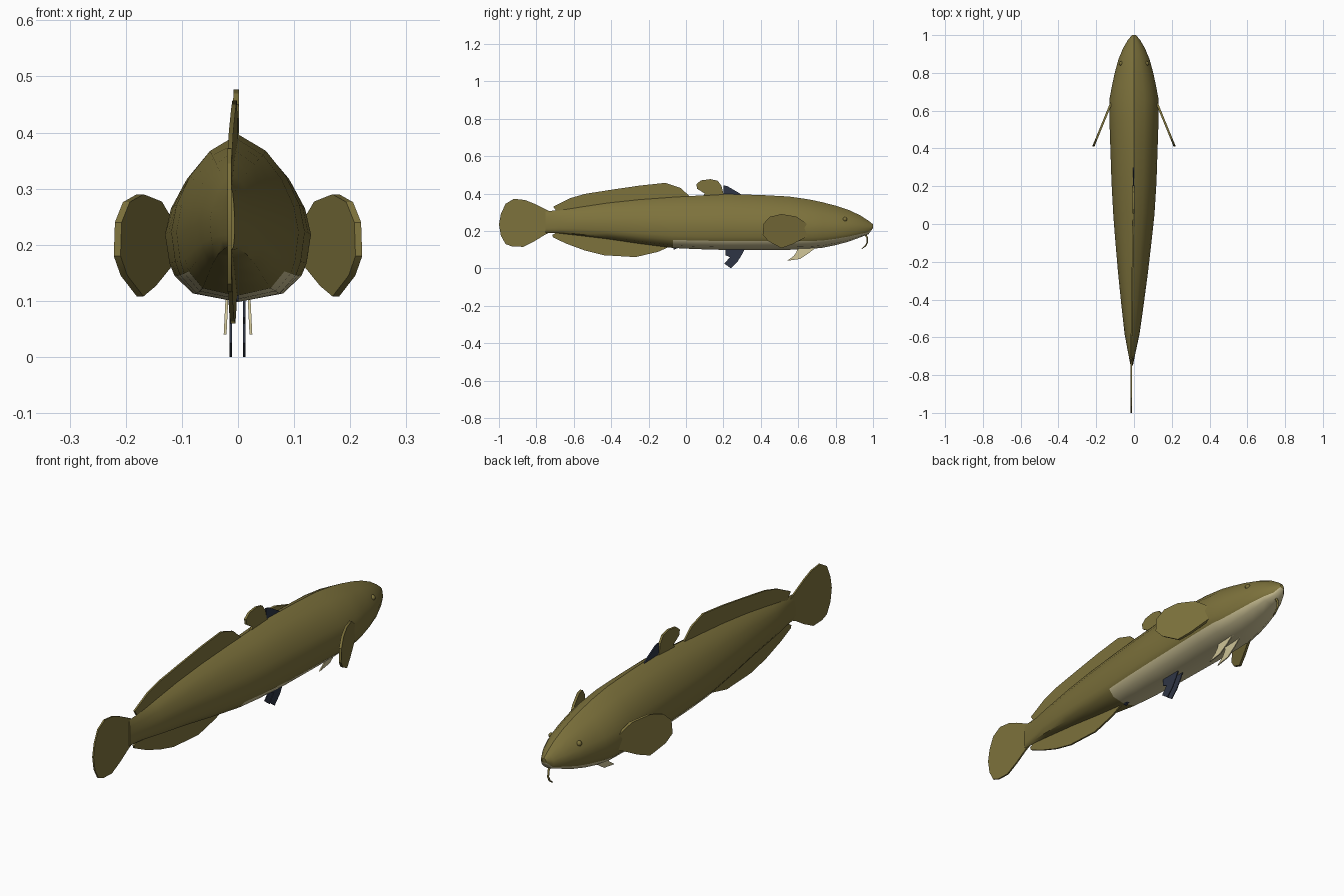
import bpy, bmesh

if "Cube" in bpy.data.objects:
    bpy.data.objects.remove(bpy.data.objects["Cube"])


def material(name, rgb):
    m = bpy.data.materials.new(name)
    m.diffuse_color = (*rgb, 1)
    m.use_nodes = True
    m.node_tree.nodes["Principled BSDF"].inputs["Base Color"].default_value = m.diffuse_color
    return m


OLIVE = material("olive", (0.205, 0.168, 0.045))
CREAM = material("cream", (0.62, 0.55, 0.31))
NAVY = material("dark_navy", (0.028, 0.036, 0.06))


def finish(name, bm, mats, angle=0.7):
    bmesh.ops.recalc_face_normals(bm, faces=bm.faces)
    me = bpy.data.meshes.new(name)
    bm.to_mesh(me)
    bm.free()
    ob = bpy.data.objects.new(name, me)
    bpy.context.collection.objects.link(ob)
    for m in mats:
        me.materials.append(m)
    bpy.ops.object.select_all(action='DESELECT')
    ob.select_set(True)
    bpy.context.view_layer.objects.active = ob
    bpy.ops.object.shade_smooth_by_angle(angle=angle)
    return ob


# body: stations (y, half width, bottom z, top z), swept with one half section
stations = [(1.0, .010, .215, .235), (.975, .032, .182, .255), (.93, .058, .165, .284),
            (.87, .083, .143, .312), (.80, .102, .124, .335), (.73, .117, .110, .353),
            (.66, .130, .103, .368), (.55, .130, .099, .384), (.40, .125, .098, .392),
            (.22, .119, .098, .397), (.05, .109, .103, .388), (-.07, .098, .109, .381),
            (-.25, .080, .132, .368), (-.42, .060, .157, .350), (-.58, .040, .176, .326),
            (-.68, .020, .187, .311), (-.75, .006, .190, .305)]
half = [(0, 1), (.42, .9), (.72, .75), (.92, .58), (1, .42), (.94, .24), (.87, .16), (.62, .05), (0, 0)]
section = half + [(-w, f) for w, f in half[-2:0:-1]]
n = len(section)


def midline(y):
    return -.012 * max(0, min(1, (.1 - y) / .8))


bm = bmesh.new()
rings = [[bm.verts.new((midline(y) + w * hw, y, zb + f * (zt - zb))) for w, f in section]
         for y, hw, zb, zt in stations]
for s, (a, b) in enumerate(zip(rings, rings[1:])):
    for i in range(n):
        j = (i + 1) % n
        face = bm.faces.new((a[i], a[j], b[j], b[i]))
        # pale belly: lowest strips, from the snout back to the vent
        if 6 <= i <= 9 and stations[s + 1][0] >= -.07:
            face.material_index = 1
bm.faces.new(rings[0])
bm.faces.new(rings[-1])
finish("body", bm, (OLIVE, CREAM))


# fins: (y, z) outline given a small thickness, placed on x = x_of(y, z)
def fin(name, outline, x_of, mat, thick=.008):
    bm = bmesh.new()
    sides = [[bm.verts.new((x_of(y, z) + d, y, z)) for y, z in outline]
             for d in (-thick / 2, thick / 2)]
    bm.faces.new(sides[0])
    bm.faces.new(sides[1])
    for i in range(len(outline)):
        j = (i + 1) % len(outline)
        bm.faces.new((sides[0][i], sides[0][j], sides[1][j], sides[1][i]))
    return finish(name, bm, (mat,), .5)


def centre(y, z):
    return midline(y) - .003


fin("tail_fin", [(-.70, .29), (-.75, .315), (-.81, .345), (-.86, .365), (-.92, .372), (-.965, .345),
                 (-.99, .29), (-1.0, .235), (-.99, .175), (-.965, .13), (-.93, .117), (-.87, .115),
                 (-.81, .145), (-.75, .182), (-.70, .205)], centre, OLIVE, .007)
fin("rear_dorsal_fin", [(.03, .37), (.02, .385), (-.03, .43), (-.11, .457), (-.25, .442), (-.40, .42),
                        (-.54, .398), (-.62, .375), (-.69, .34), (-.71, .33), (-.69, .30),
                        (-.42, .33)], centre, OLIVE)
fin("front_dorsal_fin", [(.08, .37), (.10, .40), (.06, .425), (.055, .45), (.08, .47), (.13, .477),
                         (.17, .468), (.19, .44), (.20, .40), (.22, .37)], centre, OLIVE, .01)
fin("anal_fin", [(-.05, .13), (-.09, .115), (-.15, .088), (-.27, .06), (-.44, .07), (-.54, .095),
                 (-.64, .132), (-.71, .165), (-.715, .178), (-.68, .20), (-.42, .18)], centre, OLIVE)
fin("dark_dorsal_flap", [(.20, .38), (.20, .443), (.22, .44), (.28, .405), (.32, .38)], centre, NAVY, .006)
fin("vent_flap", [(-.04, .125), (-.04, .11), (-.065, .100), (-.075, .125)], centre, NAVY, .012)

for label, sx in (("right", 1), ("left", -1)):
    # broad paddle fins behind the head, swept outward
    fin(label + "_pectoral_fin",
        [(.65, .17), (.65, .235), (.59, .277), (.51, .29), (.45, .276), (.415, .24), (.41, .18),
         (.44, .145), (.51, .108), (.565, .127), (.61, .15)],
        lambda y, z: sx * (.117 + (.65 - y) * .41), OLIVE, .012)
    # pale fins under the throat
    fin(label + "_throat_fin",
        [(.70, .115), (.60, .115), (.59, .085), (.575, .065), (.54, .04), (.61, .05), (.655, .08)],
        lambda y, z: sx * (.02 - (z - .1) * .05), CREAM, .005)
    # dark fins under the middle
    fin(label + "_belly_fin",
        [(.32, .115), (.21, .115), (.21, .07), (.235, .06), (.205, .025), (.24, 0), (.275, .035), (.30, .075)],
        lambda y, z: sx * .012 - .001, NAVY, .004)
    # small eyes
    bm = bmesh.new()
    bmesh.ops.create_uvsphere(bm, u_segments=12, v_segments=8, radius=.012)
    bmesh.ops.translate(bm, verts=bm.verts, vec=(sx * .068, .85, .262))
    finish(label + "_eye", bm, (OLIVE,))

# chin barbel: tapered tube
cu = bpy.data.curves.new("chin_barbel", 'CURVE')
cu.dimensions = '3D'
cu.bevel_depth = .005
cu.bevel_resolution = 1
sp = cu.splines.new('POLY')
path = [(.955, .19, 1.2), (.968, .165, 1), (.97, .14, .9), (.96, .12, .8), (.94, .105, .5)]
sp.points.add(len(path) - 1)
for p, (y, z, r) in zip(sp.points, path):
    p.co = (0, y, z, 1)
    p.radius = r
cu.materials.append(OLIVE)
bpy.context.collection.objects.link(bpy.data.objects.new("chin_barbel", cu))
